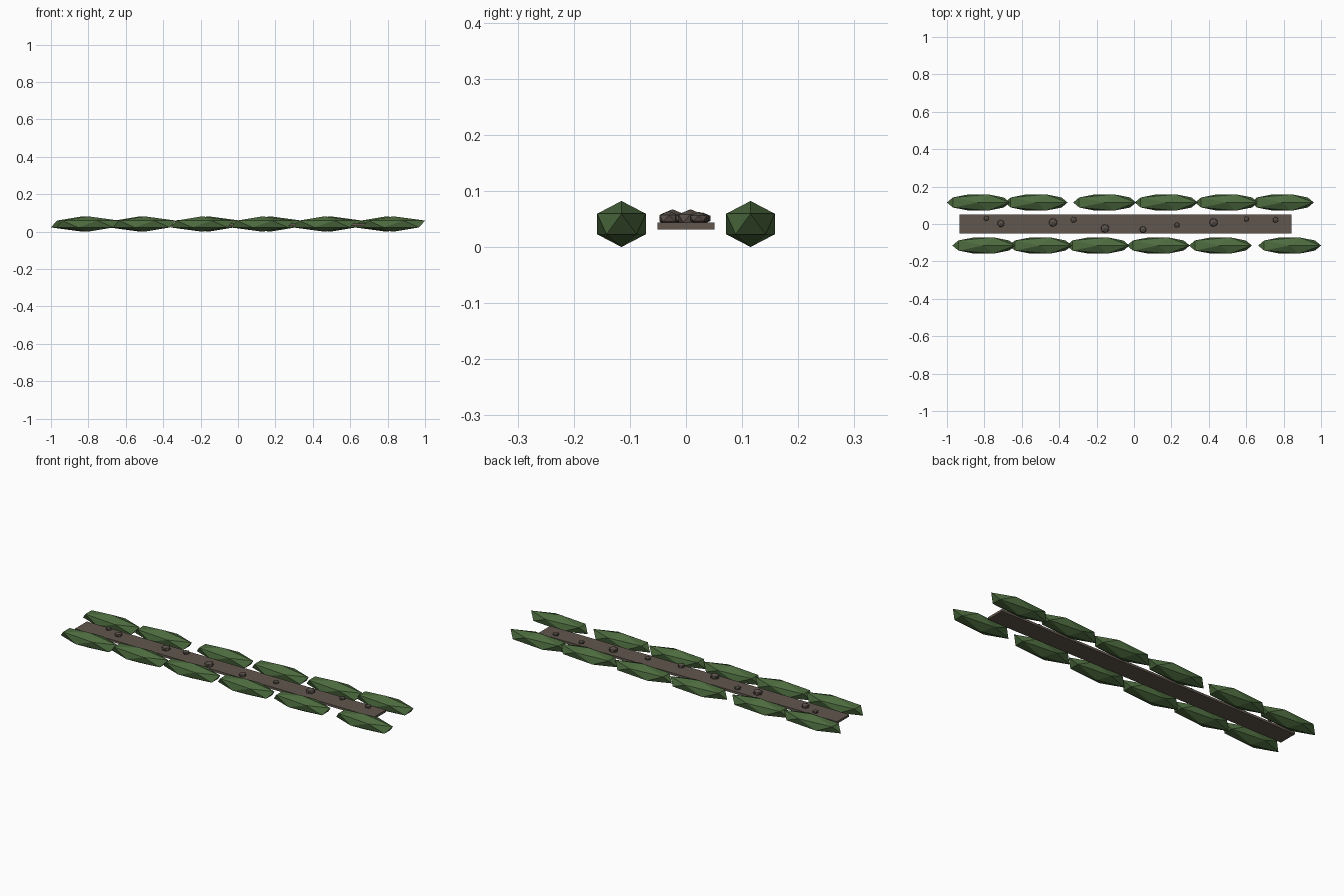
import bpy

if "Cube" in bpy.data.objects:
    bpy.data.objects.remove(bpy.data.objects["Cube"])


def material(name, color):
    m = bpy.data.materials.new(name)
    m.diffuse_color = (*color, 1)
    m.use_nodes = True
    m.node_tree.nodes["Principled BSDF"].inputs["Base Color"].default_value = m.diffuse_color
    return m


green = material("hedge_green", (0.075, 0.15, 0.05))
dirt = material("path_dirt", (0.12, 0.095, 0.075))
rock = material("stone_brown", (0.10, 0.08, 0.065))


def blob(name, center, radii, mat):
    # low-poly 20-sided blob
    bpy.ops.mesh.primitive_ico_sphere_add(subdivisions=1, radius=1, location=center)
    ob = bpy.context.object
    ob.name = name
    ob.scale = radii
    bpy.ops.object.transform_apply(location=False, rotation=False, scale=True)
    ob.data.materials.append(mat)


# Dirt path strip
bpy.ops.mesh.primitive_cube_add(size=1, location=(-0.045, 0, 0.0375))
path = bpy.context.object
path.name = "path"
path.scale = (1.775, 0.102, 0.012)
bpy.ops.object.transform_apply(location=False, rotation=False, scale=True)
path.data.materials.append(dirt)

# Hedge rows on both sides of the path
rows = {
    "back": (0.115, (-0.832, -0.523, -0.157, 0.172, 0.495, 0.793)),
    "front": (-0.115, (-0.803, -0.501, -0.193, 0.130, 0.462, 0.832)),
}
for side, (y, xs) in rows.items():
    for i, x in enumerate(xs):
        blob(f"hedge_{side}_{i + 1}", (x, y, 0.041), (0.188, 0.051, 0.041), green)

# Stones scattered on the path: x, y, radius
stones = [
    (-0.789, 0.030, 0.016), (-0.712, 0.003, 0.021), (-0.433, 0.008, 0.025),
    (-0.323, 0.023, 0.018), (-0.155, -0.024, 0.025), (0.048, -0.030, 0.020),
    (0.230, -0.006, 0.016), (0.425, 0.008, 0.025), (0.601, 0.027, 0.016),
    (0.757, 0.022, 0.017),
]
for i, (x, y, r) in enumerate(stones):
    blob(f"stone_{i + 1}", (x, y, 0.051), (r, r, r * 0.65), rock)
